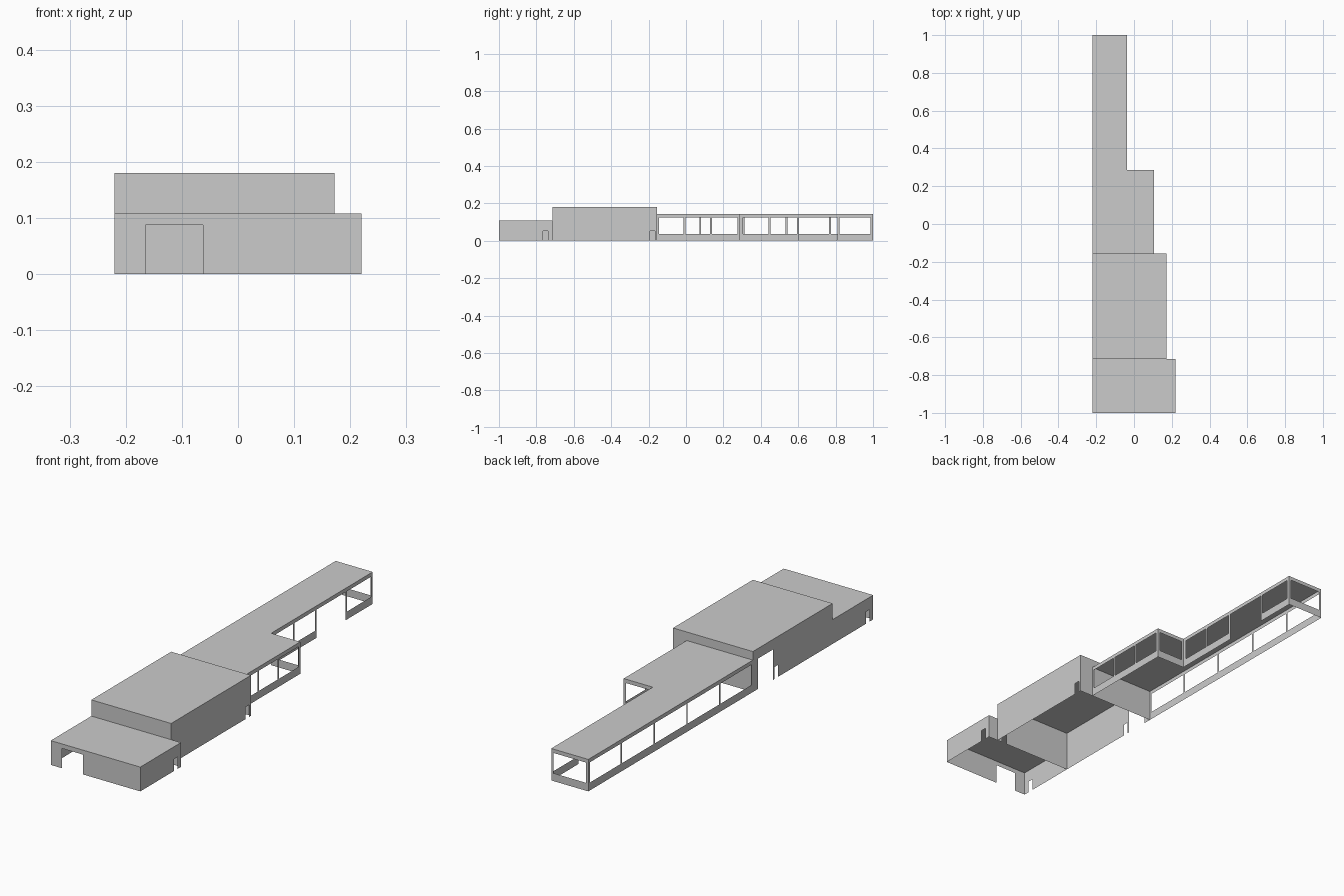
import bpy

if "Cube" in bpy.data.objects:
    bpy.data.objects.remove(bpy.data.objects["Cube"])


def mesh_object(name, verts, faces):
    me = bpy.data.meshes.new(name)
    me.from_pydata(verts, [], faces)
    me.update()
    ob = bpy.data.objects.new(name, me)
    bpy.context.collection.objects.link(ob)
    return ob


def wall(name, start, end, height, holes=()):
    """Thin upright wall; outside lies to the right of start -> end.
    Holes are (from, to, z0, z1) measured along the wall's own world axis."""
    axis = 0 if start[1] == end[1] else 1
    lo, hi = sorted((start[axis], end[axis]))
    us = sorted({lo, hi} | {h[i] for h in holes for i in (0, 1)})
    zs = sorted({0, height} | {h[i] for h in holes for i in (2, 3)})
    fixed = start[1 - axis]
    verts = [((u, fixed, z) if axis == 0 else (fixed, u, z)) for z in zs for u in us]
    n, faces = len(us), []
    for j in range(len(zs) - 1):
        for i in range(n - 1):
            u, z = (us[i] + us[i + 1]) / 2, (zs[j] + zs[j + 1]) / 2
            if any(a < u < b and c < z < d for a, b, c, d in holes):
                continue
            f = [j * n + i, j * n + i + 1, (j + 1) * n + i + 1, (j + 1) * n + i]
            faces.append(f if end[axis] > start[axis] else f[::-1])
    return mesh_object(name, verts, faces)


def roof(name, outline, z):
    return mesh_object(name, [(x, y, z) for x, y in outline], [list(range(len(outline)))])


def panes(*spans):
    return [(a, b, SILL, HEAD) for a, b in spans]


LEFT = -0.22
FRONT, MID, REAR, STEP, BACK = -1.0, -0.715, -0.155, 0.287, 1.0
LOW_X, TALL_X, WIDE_X, NARROW_X = 0.22, 0.172, 0.105, -0.038
LOW_Z, TALL_Z, GLASS_Z = 0.108, 0.18, 0.142
SILL, HEAD, DOOR = 0.035, 0.125, 0.053

# Low entrance block
wall("entrance_front_wall", (LEFT, FRONT), (LOW_X, FRONT), LOW_Z, [(-0.165, -0.062, 0, 0.088)])
wall("entrance_right_wall", (LOW_X, FRONT), (LOW_X, MID), LOW_Z, [(-0.765, -0.739, 0, DOOR)])
wall("entrance_rear_return", (LOW_X, MID), (TALL_X, MID), LOW_Z)
wall("entrance_left_wall", (LEFT, MID), (LEFT, FRONT), LOW_Z, [(-0.972, -0.948, 0, DOOR)])
roof("entrance_roof", [(LEFT, FRONT), (LOW_X, FRONT), (LOW_X, MID), (LEFT, MID)], LOW_Z)

# Tall hall
wall("hall_front_wall", (LEFT, MID), (TALL_X, MID), TALL_Z, [(0.12, 0.147, 0, DOOR)])
wall("hall_right_wall", (TALL_X, MID), (TALL_X, REAR), TALL_Z, [(-0.193, -0.167, 0, DOOR)])
wall("hall_rear_wall", (TALL_X, REAR), (LEFT, REAR), TALL_Z)
wall("hall_left_wall", (LEFT, REAR), (LEFT, MID), TALL_Z,
     [(-0.295, -0.192, 0, 0.135), (-0.33, -0.306, 0, DOOR)])
roof("hall_roof", [(LEFT, MID), (TALL_X, MID), (TALL_X, REAR), (LEFT, REAR)], TALL_Z)

# Glazed wing, window frames without glass
wall("wing_right_wall", (WIDE_X, REAR), (WIDE_X, STEP), GLASS_Z,
     panes((-0.145, -0.013), (-0.003, 0.129), (0.139, 0.275)))
wall("wing_step_wall", (WIDE_X, STEP), (NARROW_X, STEP), GLASS_Z, panes((-0.027, 0.094)))
wall("wing_gallery_wall", (NARROW_X, STEP), (NARROW_X, BACK), GLASS_Z,
     panes((0.305, 0.441), (0.451, 0.593), (0.821, 0.987)) + [(0.604, 0.81, 0, HEAD)])
wall("wing_back_wall", (NARROW_X, BACK), (LEFT, BACK), GLASS_Z, panes((LEFT + 0.012, NARROW_X - 0.012)))
pitch = (BACK - REAR) / 5
wall("wing_left_wall", (LEFT, BACK), (LEFT, REAR), GLASS_Z,
     panes(*[(REAR + pitch * i + (0.005 if i else 0.01),
              REAR + pitch * (i + 1) - (0.005 if i < 4 else 0.012)) for i in range(5)]))
roof("wing_roof", [(LEFT, REAR), (WIDE_X, REAR), (WIDE_X, STEP),
                   (NARROW_X, STEP), (NARROW_X, BACK), (LEFT, BACK)], GLASS_Z)
